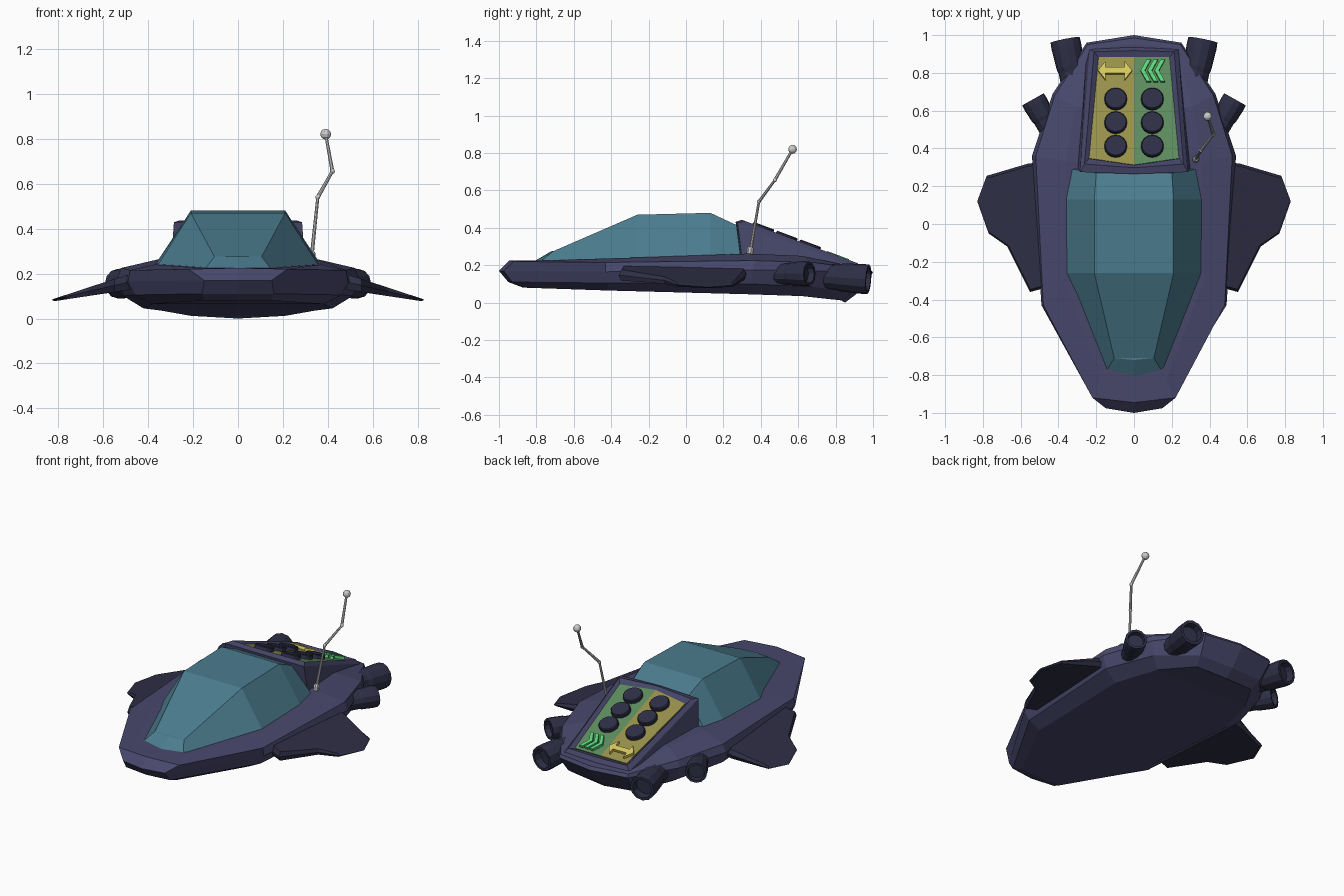
import bpy, bmesh, math
from mathutils import Vector

if "Cube" in bpy.data.objects:
    bpy.data.objects.remove(bpy.data.objects["Cube"])


def mat(name, r, g, b):
    m = bpy.data.materials.new(name)
    m.diffuse_color = (r, g, b, 1)
    m.use_nodes = True
    m.node_tree.nodes["Principled BSDF"].inputs["Base Color"].default_value = m.diffuse_color
    return m


HULL = mat("hull_purple", .064, .064, .15)
DARK = mat("dark_metal", .027, .028, .06)
GLASS = mat("canopy_teal", .07, .2, .27)
OLIVE = mat("panel_yellow", .31, .28, .07)
GREEN = mat("panel_green", .11, .26, .11)
YELLOW = mat("arrow_yellow", .68, .58, .11)
LIME = mat("chevron_green", .1, .68, .2)


def build(name, verts, faces, material=None):
    bm = bmesh.new()
    vs = [bm.verts.new(v) for v in verts]
    for f in faces:
        bm.faces.new([vs[i] for i in f])
    bmesh.ops.recalc_face_normals(bm, faces=bm.faces)
    me = bpy.data.meshes.new(name)
    bm.to_mesh(me)
    bm.free()
    ob = bpy.data.objects.new(name, me)
    bpy.context.collection.objects.link(ob)
    if material:
        me.materials.append(material)
    return ob


def bridge(rings, n):
    return [(r * n + i, r * n + (i + 1) % n, (r + 1) * n + (i + 1) % n, (r + 1) * n + i)
            for r in range(rings - 1) for i in range(n)]


def shell(name, halves, material):
    """Loft rings given as right-hand halves (first and last point on x = 0)."""
    k = len(halves[0])
    n = 2 * k - 2
    verts = []
    for h in halves:
        verts += h + [(-x, y, z) for x, y, z in h[-2:0:-1]]
    faces = bridge(len(halves), n)
    for base in (0, (len(halves) - 1) * n):
        for i in range(k - 1):
            q = dict.fromkeys((i, i + 1, (n - i - 1) % n, (n - i) % n))
            faces.append([base + j for j in q])
    return build(name, verts, faces, material)


def rings_solid(name, rings, material):
    n = len(rings[0])
    faces = bridge(len(rings), n)
    faces += [list(range(n)), [(len(rings) - 1) * n + i for i in range(n)]]
    return build(name, [v for r in rings for v in r], faces, material)


def tube(name, p, q, profile, material=None, sides=12):
    """Turned part along p-q; profile lists (fraction of length, radius)."""
    p, q = Vector(p), Vector(q)
    rot = (q - p).to_track_quat('Z', 'Y')
    rings = []
    for t, r in profile:
        rings.append([p.lerp(q, t) + rot @ Vector((r * math.cos(a), r * math.sin(a), 0))
                      for a in (2 * math.pi * i / sides for i in range(sides))])
    return rings_solid(name, rings, material)


# Hull: bottom, lower side, waist, deck edge, inner deck
shell("hull", [
    [(0, -.87, .08), (.15, -.86, .08), (.38, -.42, .065), (.42, .33, .045), (.34, .62, .035), (.21, .83, .012), (0, .85, 0)],
    [(0, -.95, .11), (.16, -.93, .11), (.46, -.42, .105), (.51, .35, .10), (.41, .67, .085), (.23, .89, .055), (0, .91, .045)],
    [(0, -1, .17), (.15, -.975, .17), (.49, -.43, .165), (.54, .36, .175), (.43, .69, .17), (.25, .96, .16), (0, 1, .16)],
    [(0, -.945, .225), (.22, -.92, .22), (.48, -.43, .215), (.52, .36, .225), (.42, .68, .215), (.245, .95, .18), (0, .985, .18)],
    [(0, -.85, .225), (.17, -.83, .225), (.37, -.30, .24), (.36, .33, .262), (.31, .62, .25), (.22, .93, .185), (0, .95, .185)],
], HULL)

# Canopy: base outline to roof outline
shell("canopy", [
    [(0, -.83, .21), (.155, -.79, .21), (.365, -.26, .225), (.365, .13, .245), (.33, .29, .255), (0, .33, .255)],
    [(0, -.72, .275), (.105, -.71, .275), (.21, -.26, .47), (.21, .13, .48), (.20, .27, .415), (0, .275, .415)],
], GLASS)

# Sloping console behind the canopy
SLOPE = .375
NORMAL = Vector((0, SLOPE, 1)).normalized()


def on_panel(x, y, h=0.0):
    return Vector((x, y, .43 - SLOPE * (y - .27))) + NORMAL * h


def panel_ring(pts, h):
    return [tuple(on_panel(x, y, h)) for x, y in pts]


outer = [(0, .265), (.285, .275), (.235, .925), (0, .94)]
lip = [(0, .29), (.262, .31), (.212, .905), (0, .91)]
inner = [(0, .31), (.238, .345), (.188, .88), (0, .88)]
shell("console", [
    [(0, .30, .22), (.30, .30, .23), (.25, .95, .16), (0, .97, .16)],
    panel_ring(outer, .0), panel_ring(lip, .022), panel_ring(inner, .002),
], HULL)


def panel_part(name, pts, low, high, material):
    return rings_solid(name, [panel_ring(pts, low), panel_ring(pts, high)], material)


panel_part("left_panel", [(-x, y) for x, y in inner], -.01, .008, OLIVE)
panel_part("right_panel", inner, -.01, .008, GREEN)

# Buttons, double arrow and chevrons
for x in (-.097, .097):
    for y in (.405, .53, .655):
        tube("button", on_panel(x, y, 0), on_panel(x, y, .034), [(0, .06), (.85, .06), (1, .055)], DARK, 16)

arrow = [(-.09, 0), (-.05, .05), (-.05, .016), (.05, .016), (.05, .05),
         (.09, 0), (.05, -.05), (.05, -.016), (-.05, -.016), (-.05, -.05)]
panel_part("double_arrow", [(x - .1, y + .805) for x, y in arrow], 0, .026, YELLOW)
chevron = [(0, 0), (.032, .058), (.055, .058), (.023, 0), (.055, -.058), (.032, -.058)]
for x0 in (.035, .072, .109):
    panel_part("chevron", [(x + x0, y + .805) for x, y in chevron], 0, .026, LIME)

# Wings and thrusters, both sides
wing = [(.46, .33), (.56, .32), (.78, .255), (.83, .12), (.77, -.05), (.67, -.12), (.55, -.36), (.44, -.33)]
jet = [(0, .85), (.55, .85), (.62, .93), (.9, 1), (1, .98), (1, .76), (.88, .72)]
for side, s in (("left", -1), ("right", 1)):
    rings = []
    for up, shrink in ((-1, .96), (0, 1), (1, .96)):
        ring = []
        for x, y in wing:
            thick = .037 - .085 * (x - .46)
            px = x if x < .5 else .5 + (x - .5) * shrink
            ring.append((s * px, y * shrink, .168 - .23 * (x - .46) + up * thick))
        rings.append(ring)
    rings_solid(side + "_wing", rings, DARK)
    tube(side + "_rear_thruster", (s * .29, .6, .15), (s * .365, .975, .125),
         [(t, r * .08) for t, r in jet], DARK)
    tube(side + "_side_thruster", (s * .40, .42, .155), (s * .535, .66, .155),
         [(t, r * .067) for t, r in jet], DARK)

# Bent antenna with ball tip
path = [(.325, .34, .25), (.355, .39, .54), (.42, .475, .655), (.39, .57, .82)]
for a, b in zip(path, path[1:]):
    tube("antenna_rod", a, b, [(0, .009), (1, .007)], None, 8)
tube("antenna_base", (.325, .34, .25), (.329, .346, .298), [(0, .018), (.8, .018), (1, .012)], None, 8)


def ball(name, at, r):
    tube(name, Vector(at) - Vector((0, 0, r)), Vector(at) + Vector((0, 0, r)),
         [((1 - math.cos(a)) / 2, max(r * math.sin(a), .0005))
          for a in (math.pi * i / 6 for i in range(7))], None, 10)


for p in path[1:3]:
    ball("antenna_joint", p, .011)
ball("antenna_tip", path[3], .024)
